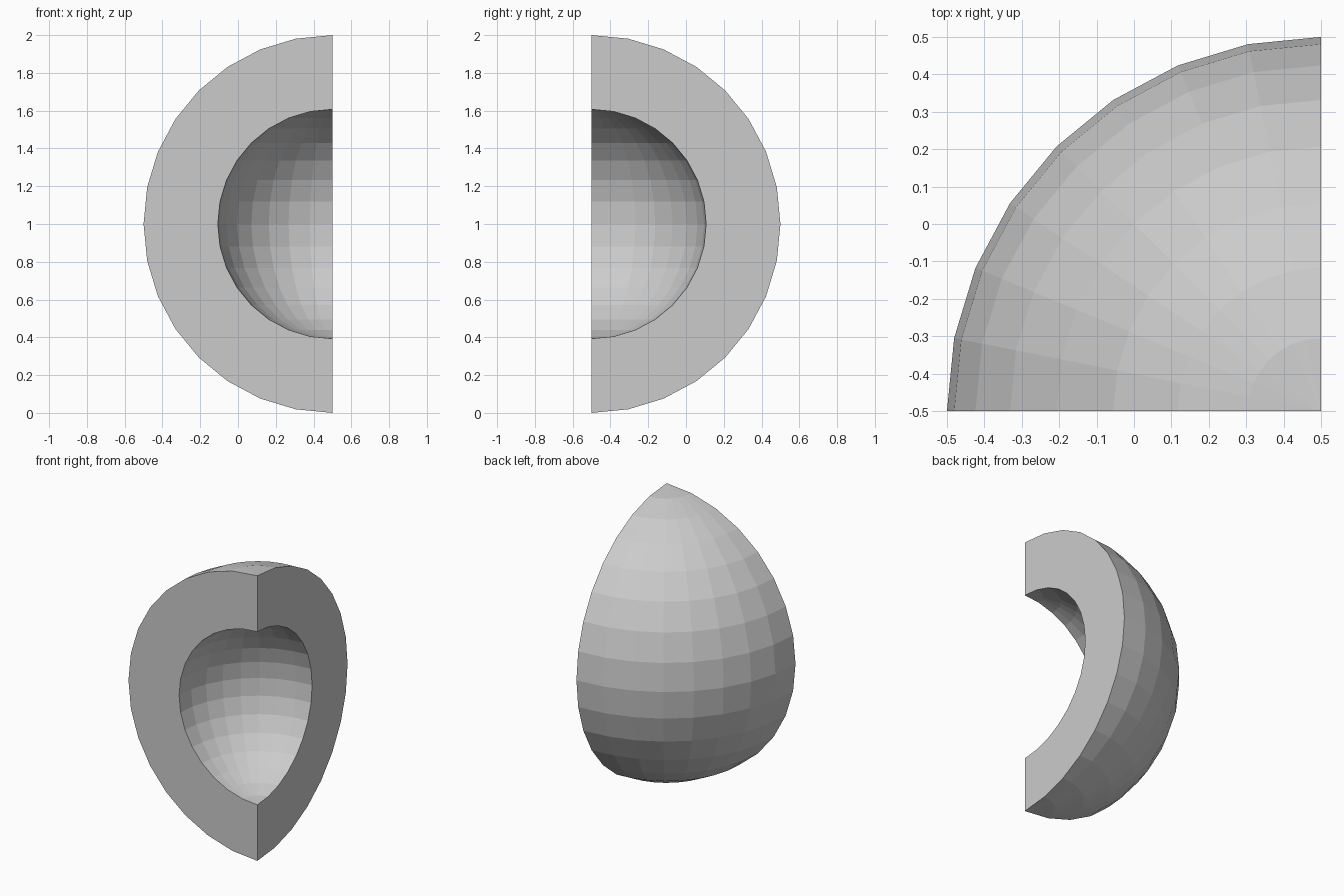
import bpy, bmesh
from mathutils import Vector

if "Cube" in bpy.data.objects:
    bpy.data.objects.remove(bpy.data.objects["Cube"])

OUTER, INNER = 1.0, 0.607
EPS = 1e-4
bm = bmesh.new()

# Outer skin: low-poly sphere cut down to one quarter
bmesh.ops.create_uvsphere(bm, u_segments=32, v_segments=16, radius=OUTER)
cut_away = [v for v in bm.verts if v.co.x > EPS or v.co.y < -EPS]
bmesh.ops.delete(bm, geom=cut_away, context='VERTS')

# Inner skin: scaled copy of the outer quarter
rim = [e for e in bm.edges if e.is_boundary]
copy = bmesh.ops.duplicate(bm, geom=bm.verts[:] + bm.edges[:] + bm.faces[:])
twin = copy["vert_map"]
inner_verts = [g for g in copy["geom"] if isinstance(g, bmesh.types.BMVert)]
bmesh.ops.scale(bm, vec=Vector((1, 1, 1)) * (INNER / OUTER), verts=inner_verts)

# Flat cut walls joining both skins
for edge in rim:
    a, b = edge.verts
    bm.faces.new((a, b, twin[b], twin[a]))

bmesh.ops.recalc_face_normals(bm, faces=bm.faces[:])
bmesh.ops.translate(bm, vec=(0.5, -0.5, 1.0), verts=bm.verts[:])

mesh = bpy.data.meshes.new("quarter_shell")
bm.to_mesh(mesh)
bm.free()
shell = bpy.data.objects.new("quarter_shell", mesh)
bpy.context.collection.objects.link(shell)
